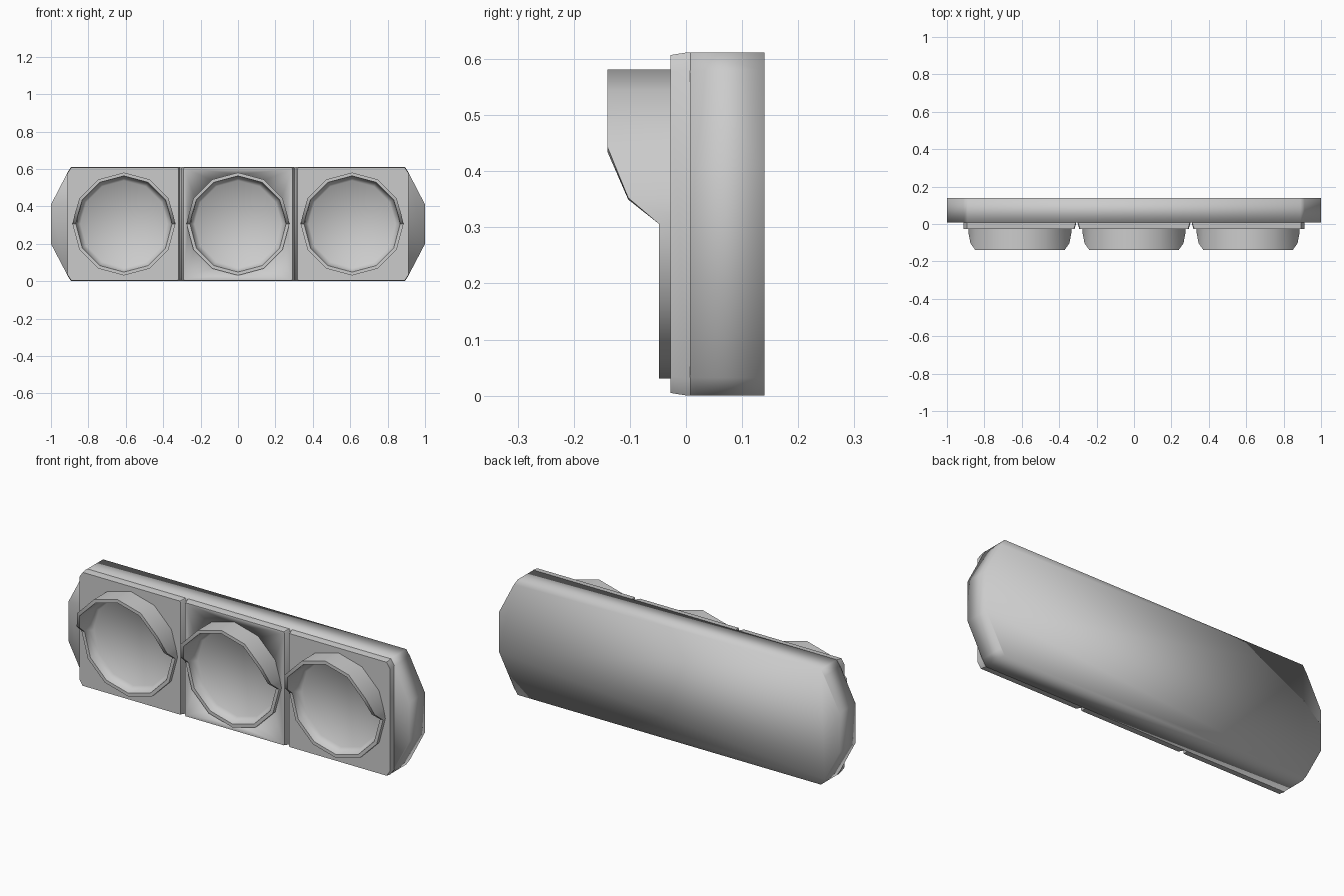
import bpy, bmesh, math

if "Cube" in bpy.data.objects:
    bpy.data.objects.remove(bpy.data.objects["Cube"])

CZ = 0.306          # height of the lamp centres
LAMPS = (-0.61, 0.0, 0.61)


def finish(name, bm, angle=100):
    bmesh.ops.recalc_face_normals(bm, faces=bm.faces)
    me = bpy.data.meshes.new(name)
    bm.to_mesh(me)
    bm.free()
    ob = bpy.data.objects.new(name, me)
    bpy.context.collection.objects.link(ob)
    bpy.ops.object.select_all(action='DESELECT')
    ob.select_set(True)
    bpy.context.view_layer.objects.active = ob
    bpy.ops.object.shade_smooth_by_angle(angle=math.radians(angle))
    return ob


def loft(name, loops, angle=100):
    """Skin matching closed loops of points and cap both ends."""
    bm = bmesh.new()
    rings = [[bm.verts.new(p) for p in loop] for loop in loops]
    n = len(rings[0])
    for a, b in zip(rings, rings[1:]):
        for i in range(n):
            j = (i + 1) % n
            bm.faces.new((a[i], a[j], b[j], b[i]))
    bm.faces.new(rings[0])
    bm.faces.new(rings[-1])
    return finish(name, bm, angle)


def ring(cx, r, y, fy=None):
    """Twelve-sided ring with an extra point low on each side for the hood."""
    pts = []
    for d in (0, 10, 30, 60, 90, 120, 150, 170, 180, 210, 240, 270, 300, 330):
        a = math.radians(d)
        k = 0.977 if d in (10, 170) else 1.0     # keep on the straight side
        pts.append((cx + r * k * math.cos(a), fy(d) if fy else y,
                    CZ + r * k * math.sin(a)))
    return pts


def hood_edge(d):
    if d in (10, 170):
        return -0.103
    return -0.14 if 30 <= d <= 150 else -0.048


# rear housing with angled ends
half = [(0.89, 0.612), (0.912, 0.58), (1.0, 0.41), (1.0, 0.2), (0.912, 0.032), (0.89, 0.0)]
outline = half + [(-x, z) for x, z in reversed(half)]
loft("rear_housing", [[(x, y, z) for x, z in outline] for y in (0.007, 0.14)])


def module_loop(x0, x1, c0, c1, inset, y):
    """Rectangle with clipped outer corners."""
    lo, hi = inset, 0.612 - inset
    return [(x0 + c0, y, lo), (x1 - c1, y, lo), (x1, y, lo + c1 * 1.5), (x1, y, hi - c1 * 1.5),
            (x1 - c1, y, hi), (x0 + c0, y, hi), (x0, y, hi - c0 * 1.5), (x0, y, lo + c0 * 1.5)]


for i, cx in enumerate(LAMPS):
    # front panel, narrower at the seams between modules
    outer_l, outer_r = i == 0, i == 2
    c0, c1 = (0.02 if outer_l else 0.004), (0.02 if outer_r else 0.004)
    x0, x1 = (-0.912 if outer_l else cx - 0.301), (0.912 if outer_r else cx + 0.301)
    f0, f1 = (0 if outer_l else 0.009), (0 if outer_r else 0.009)
    panel = loft(f"front_panel_{i + 1}", [
        module_loop(x0, x1, c0, c1, 0.0, 0.008),
        module_loop(x0, x1, c0, c1, 0.0, 0.003),
        module_loop(x0 + f0, x1 - f1, c0, c1, 0.005, -0.028)], 40)

    # opening for the lamp
    cutter = loft(f"lamp_opening_{i + 1}", [ring(cx, 0.265, -0.1), ring(cx, 0.265, 0.05)])
    cutter.hide_render = True
    cutter.hide_set(True)
    cut = panel.modifiers.new("opening", 'BOOLEAN')
    cut.operation = 'DIFFERENCE'
    cut.object = cutter

    # lamp hood, lower rim and recessed lens
    loft(f"lamp_hood_{i + 1}", [
        ring(cx, 0.275, 0.008), ring(cx, 0.275, 0, hood_edge),
        ring(cx, 0.257, 0, hood_edge), ring(cx, 0.25, -0.025),
        ring(cx, 0.232, -0.006)], 50)
